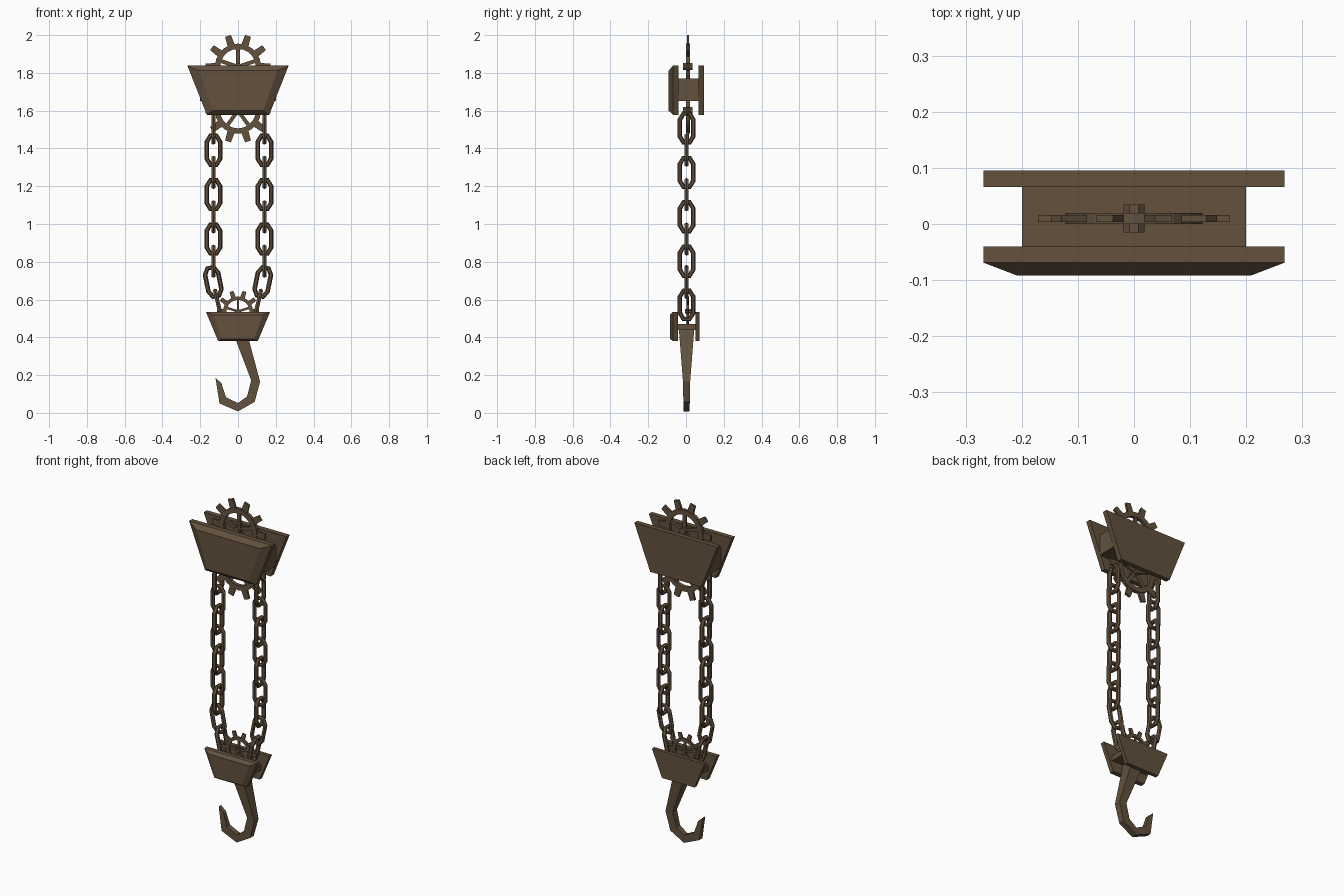
import bpy, bmesh, math
from mathutils import Vector, Matrix

if "Cube" in bpy.data.objects:
    bpy.data.objects.remove(bpy.data.objects["Cube"])

mat = bpy.data.materials.new("dark bronze")
mat.diffuse_color = (0.125, 0.083, 0.048, 1)
mat.use_nodes = True
mat.node_tree.nodes["Principled BSDF"].inputs["Base Color"].default_value = mat.diffuse_color


def finish(name, bm):
    bmesh.ops.recalc_face_normals(bm, faces=bm.faces)
    me = bpy.data.meshes.new(name)
    bm.to_mesh(me)
    bm.free()
    me.materials.append(mat)
    ob = bpy.data.objects.new(name, me)
    bpy.context.collection.objects.link(ob)
    return ob


def loft(bm, rings, closed=False):
    """Skin a list of vertex rings; cap the ends unless closed."""
    vs = [[bm.verts.new(p) for p in r] for r in rings]
    n = len(vs[0])
    for i in range(len(vs) if closed else len(vs) - 1):
        a, b = vs[i], vs[(i + 1) % len(vs)]
        for j in range(n):
            k = (j + 1) % n
            bm.faces.new((a[j], a[k], b[k], b[j]))
    if not closed:
        bm.faces.new(vs[0])
        bm.faces.new(vs[-1])


def trap(y, wt, zt, wb, zb):
    return [(-wt, y, zt), (wt, y, zt), (wb, y, zb), (-wb, y, zb)]


def box(bm, x, y0, y1, z0, z1):
    loft(bm, [trap(y0, x, z1, x, z0), trap(y1, x, z1, x, z0)])


# Housing: bevelled front plate, flat back plate, spacer block
def housing(name, outer, inner, yf, yb, spacer):
    bm = bmesh.new()
    loft(bm, [trap(yf[0], *inner), trap(yf[1], *outer), trap(yf[2], *outer)])
    finish(name + "_front_plate", bm)
    bm = bmesh.new()
    loft(bm, [trap(yb[0], *outer), trap(yb[1], *outer)])
    finish(name + "_back_plate", bm)
    bm = bmesh.new()
    box(bm, spacer[0], yf[2], yb[0], spacer[1], spacer[2])
    finish(name + "_spacer", bm)


housing("upper", (0.268, 1.838, 0.165, 1.578), (0.208, 1.812, 0.135, 1.6),
        (-0.092, -0.069, -0.04), (0.066, 0.095), (0.2, 1.65, 1.77))
housing("lower", (0.17, 0.535, 0.105, 0.38), (0.132, 0.518, 0.085, 0.392),
        (-0.085, -0.068, -0.042), (0.05, 0.072), (0.115, 0.44, 0.47))


# Gear wheel: rim, ten teeth, five spokes, hub
def gear(name, z, s):
    bm = bmesh.new()
    rim = []
    for i in range(20):
        a = math.tau * i / 20
        c, d = math.cos(a), math.sin(a)
        rim.append([(r * c, y, r * d) for r, y in
                    ((0.094, -0.01), (0.122, -0.01), (0.122, 0.01), (0.094, 0.01))])
    loft(bm, rim, True)

    def bar(a, r0, r1, w0, w1, t):
        m = Matrix.Rotation(-a, 3, 'Y')
        loft(bm, [[m @ Vector((r, y, w)) for y, w in
                   ((-t, -h), (t, -h), (t, h), (-t, h))]
                  for r, h in ((r0, w0), (r1, w1))])

    for i in range(10):
        bar(math.tau * i / 10, 0.11, 0.171, 0.02, 0.016, 0.006)
    for i in range(5):
        bar(math.pi / 2 + math.tau * i / 5, 0.0, 0.1, 0.01, 0.01, 0.006)
    loft(bm, [[(0.02 * math.cos(math.tau * j / 8 + math.pi / 8), y,
                0.02 * math.sin(math.tau * j / 8 + math.pi / 8))
               for j in range(8)] for y in (-0.025, 0.025)])
    bmesh.ops.transform(bm, matrix=Matrix.Translation((0, 0.01, z)) @ Matrix.Scale(s, 4),
                        verts=bm.verts)
    finish(name, bm)


gear("upper_gear", 1.833, 1)
gear("middle_gear", 1.6, 1)
gear("lower_gear", 0.537, 0.65)


# Chain link: eight-cornered loop with a six-sided bar
def link(bm, x, z, turned, tilt):
    path = [Vector((px, 0, pz)) for px, pz in
            ((0.035, 0.045), (0.016, 0.077), (-0.016, 0.077), (-0.035, 0.045),
             (-0.035, -0.045), (-0.016, -0.077), (0.016, -0.077), (0.035, -0.045))]
    m = (Matrix.Translation((x, 0.003, z)) @ Matrix.Rotation(tilt, 4, 'Y')
         @ Matrix.Rotation(math.pi / 2 if turned else 0, 4, 'Z'))
    rings = []
    for i, p in enumerate(path):
        t = ((p - path[i - 1]).normalized() + (path[(i + 1) % 8] - p).normalized()).normalized()
        n = t.cross(Vector((0, 1, 0)))
        rings.append([m @ (p + 0.0125 * (n * math.cos(a) + Vector((0, 1, 0)) * math.sin(a)))
                      for a in (math.tau * j / 6 for j in range(6))])
    loft(bm, rings, True)


for name, side, off in (("left_chain", -1, -0.13), ("right_chain", 1, 0.14)):
    bm = bmesh.new()
    for i in range(7):
        link(bm, off, 1.508 - 0.1175 * i, i % 2 == 0, 0)
    link(bm, side * 0.131, 0.693, False, side * 0.2)
    link(bm, side * 0.104, 0.572, True, side * 0.23)
    finish(name, bm)

# Hook: outer point, inner point, half depth
hook = [((0.038, 0.46), (-0.04, 0.46), 0.042),
        ((0.117, 0.165), (0.07, 0.172), 0.019),
        ((0.088, 0.058), (0.048, 0.087), 0.017),
        ((0.0, 0.008), (0.0, 0.052), 0.016),
        ((-0.098, 0.05), (-0.064, 0.083), 0.015),
        ((-0.119, 0.185), (-0.088, 0.158), 0.011)]
bm = bmesh.new()
loft(bm, [[(o[0], 0.003 - h, o[1]), (i[0], 0.003 - h, i[1]),
           (i[0], 0.003 + h, i[1]), (o[0], 0.003 + h, o[1])] for o, i, h in hook])
finish("hook", bm)
